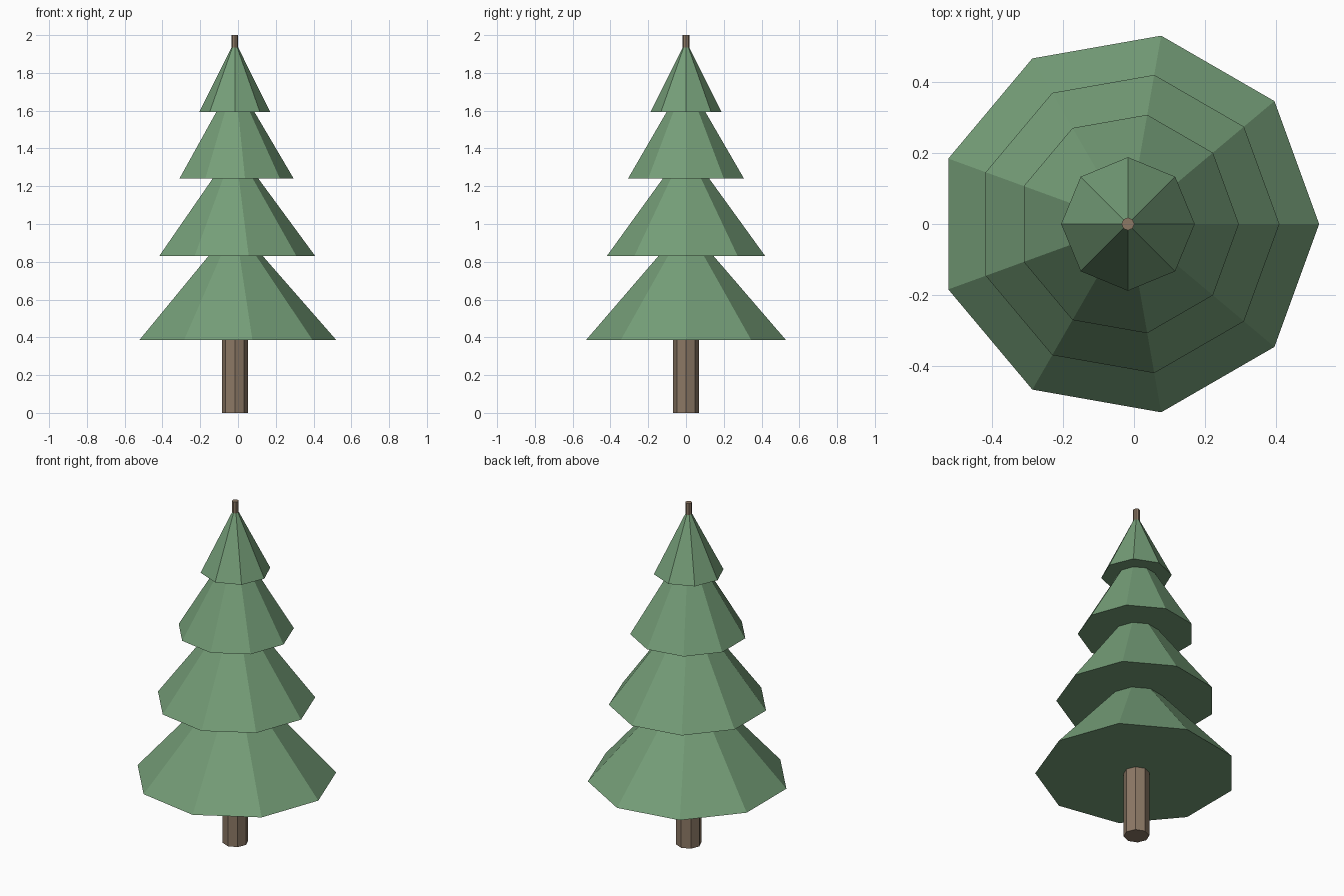
import bpy
import bmesh
from math import cos, sin, tau

cube = bpy.data.objects.get("Cube")
if cube:
    bpy.data.objects.remove(cube, do_unlink=True)

AXIS_X = -0.017  # the odd-sided tiers put the tree axis slightly off centre


def material(name, rgb):
    mat = bpy.data.materials.new(name)
    mat.use_nodes = True
    mat.diffuse_color = (*rgb, 1)
    mat.node_tree.nodes["Principled BSDF"].inputs["Base Color"].default_value = (*rgb, 1)
    return mat


def tapered(name, sides, radius, bottom, top, mat, pointed=False):
    """Closed flat-faced cone or prism with one corner on +x."""
    bm = bmesh.new()

    def ring(z):
        return [bm.verts.new((radius * cos(tau * i / sides), radius * sin(tau * i / sides), z))
                for i in range(sides)]

    low = ring(bottom)
    bm.faces.new(low[::-1])
    if pointed:
        tip = bm.verts.new((0, 0, top))
        for i in range(sides):
            bm.faces.new((low[i], low[(i + 1) % sides], tip))
    else:
        high = ring(top)
        bm.faces.new(high)
        for i in range(sides):
            j = (i + 1) % sides
            bm.faces.new((low[i], low[j], high[j], high[i]))
    mesh = bpy.data.meshes.new(name)
    bm.to_mesh(mesh)
    bm.free()
    mesh.materials.append(mat)
    obj = bpy.data.objects.new(name, mesh)
    obj.location.x = AXIS_X
    bpy.context.collection.objects.link(obj)
    return obj


needles = material("needle green", (0.178, 0.342, 0.188))
bark = material("bark brown", (0.262, 0.188, 0.130))

# Trunk and the thin stem showing above the crown
tapered("trunk", 8, 0.069, 0, 0.5, bark)
tapered("top_stem", 8, 0.018, 1.85, 2, bark)

# Foliage tiers, from the ground up: sides, radius, base height, apex height
tiers = {
    "bottom_tier": (9, 0.538, 0.385, 1.0),
    "lower_tier": (9, 0.426, 0.83, 1.41),
    "upper_tier": (9, 0.312, 1.24, 1.77),
    "top_tier": (8, 0.188, 1.593, 1.97),
}
for name, shape in tiers.items():
    tapered(name, *shape, needles, pointed=True)
